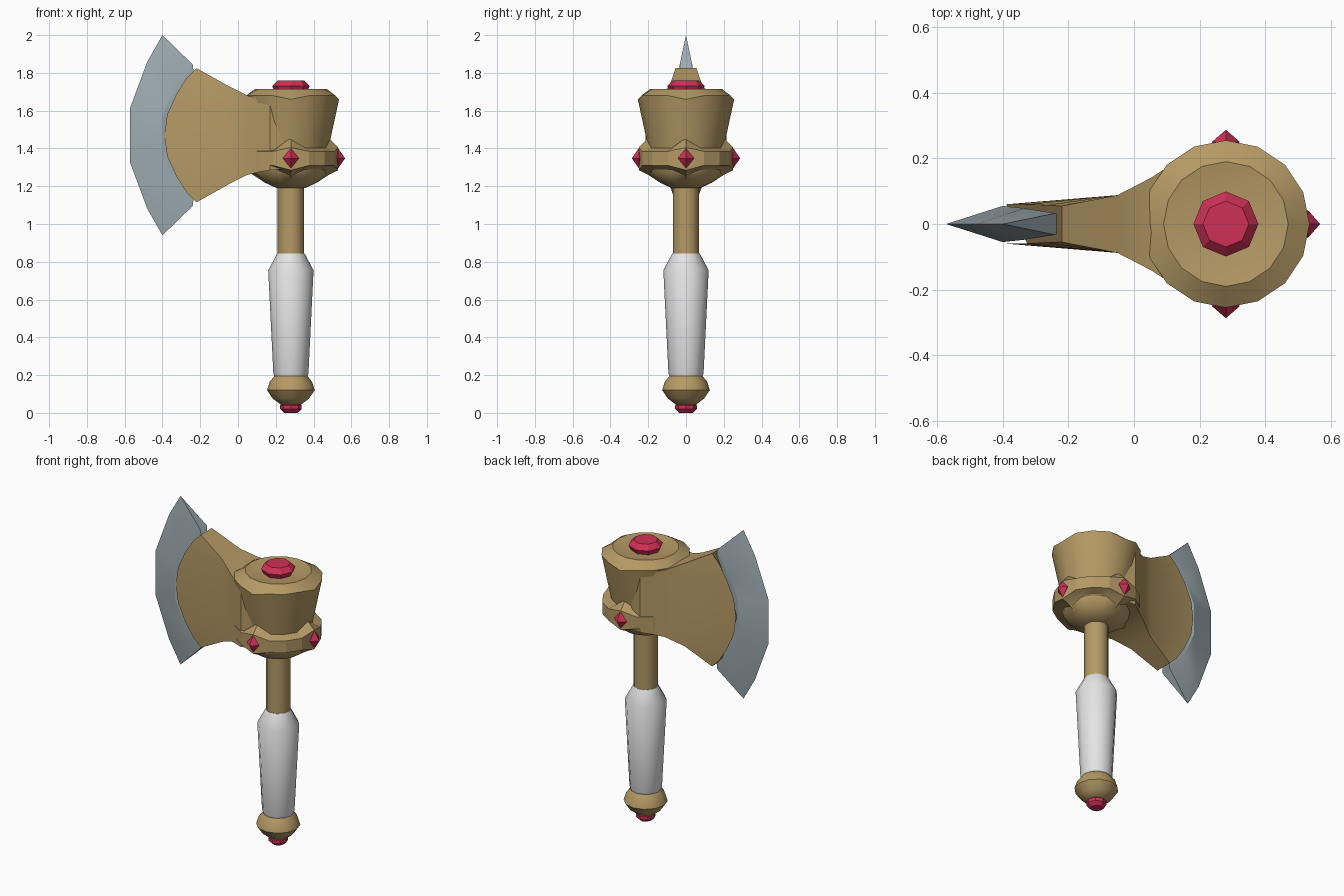
import bpy, bmesh, math
from mathutils import Matrix, Vector

cube = bpy.data.objects.get("Cube")
if cube:
    bpy.data.objects.remove(cube)

AXIS = 0.28     # x of the handle
MID = 1.47      # height of the blade centre


def material(name, rgb, rough=0.6):
    m = bpy.data.materials.new(name)
    m.use_nodes = True
    m.diffuse_color = (*rgb, 1)
    bsdf = next(n for n in m.node_tree.nodes if n.type == 'BSDF_PRINCIPLED')
    bsdf.inputs["Base Color"].default_value = (*rgb, 1)
    bsdf.inputs["Roughness"].default_value = rough
    return m


gold = material("gold", (0.46, 0.32, 0.13))
steel = material("steel", (0.34, 0.41, 0.44))
ivory = material("white grip", (0.78, 0.78, 0.78))
ruby = material("ruby red", (0.62, 0.03, 0.095))


def finish(name, bm, mat, angle=None):
    bmesh.ops.recalc_face_normals(bm, faces=bm.faces)
    mesh = bpy.data.meshes.new(name)
    bm.to_mesh(mesh)
    bm.free()
    mesh.materials.append(mat)
    ob = bpy.data.objects.new(name, mesh)
    bpy.context.collection.objects.link(ob)
    if angle:
        bpy.ops.object.select_all(action='DESELECT')
        ob.select_set(True)
        bpy.context.view_layer.objects.active = ob
        bpy.ops.object.shade_smooth_by_angle(angle=math.radians(angle))
    return ob


def loft(bm, rings):
    """Bridge closed rings of points and cap both ends."""
    rows = [[bm.verts.new(p) for p in ring] for ring in rings]
    n = len(rows[0])
    for a, b in zip(rows, rows[1:]):
        for i in range(n):
            j = (i + 1) % n
            bm.faces.new((a[i], a[j], b[j], b[i]))
    bm.faces.new(rows[0])
    bm.faces.new(rows[-1])


def turned(name, profile, sides, mat, angle=None):
    """Lathe of (radius, height, lift toward the four gem directions)."""
    rings = []
    for r, z, *lift in profile:
        ring = []
        for i in range(sides):
            a = math.tau * i / sides
            wave = lift[0] if lift and i % (sides // 4) == 0 else 0
            ring.append((AXIS + r * math.cos(a), r * math.sin(a), z + wave))
        rings.append(ring)
    bm = bmesh.new()
    loft(bm, rings)
    return finish(name, bm, mat, angle)


# Handle, from the bottom up
turned("pommel_gem", [(0.035, 0), (0.057, 0.02), (0.057, 0.04), (0.04, 0.06)], 8, ruby)
turned("pommel", [(0.055, 0.045), (0.095, 0.075), (0.126, 0.12), (0.112, 0.165),
                  (0.085, 0.198)], 12, gold, 40)
turned("grip", [(0.088, 0.195), (0.093, 0.21), (0.12, 0.755), (0.072, 0.845)], 12, ivory, 40)
turned("shaft", [(0.07, 0.8), (0.07, 1.22)], 12, gold, 40)

# Hammer head
turned("head_bowl", [(0.075, 1.19), (0.14, 1.22), (0.19, 1.275, -0.02), (0.2, 1.33)],
       16, gold, 35)
turned("head_band", [(0.17, 1.27, -0.03), (0.2, 1.295, -0.035), (0.25, 1.31, -0.025),
                     (0.25, 1.385, 0.02), (0.2, 1.402, 0.055), (0.17, 1.40, 0.05)],
       16, gold, 20)
turned("head_top", [(0.19, 1.36), (0.203, 1.42), (0.255, 1.68, -0.02), (0.19, 1.715),
                    (0.1, 1.70)], 16, gold, 35)

# Gems: one cut stone on top, three pointed ones on the band
turned("top_gem", [(0.08, 1.69), (0.099, 1.73), (0.07, 1.76)], 8, ruby)
for label, turn in (("front", -90), ("left", 0), ("back", 90)):
    bm = bmesh.new()
    bmesh.ops.create_uvsphere(bm, u_segments=4, v_segments=2, radius=1)
    a = math.radians(turn)
    spot = Vector((AXIS + 0.25 * math.cos(a), 0.25 * math.sin(a), 1.348))
    bm.transform(Matrix.Translation(spot) @ Matrix.Rotation(a, 4, 'Z')
                 @ Matrix.Diagonal((0.037, 0.043, 0.053, 1)))
    finish(label + "_gem", bm, ruby)

# Golden cheek flaring from the head to an arc; (x, z, half thickness) per row
ARC = [(-0.22, 0.355, 0.055), (-0.27, 0.305, 0.057), (-0.325, 0.22, 0.06),
       (-0.375, 0.11, 0.06), (-0.39, 0, 0.06)]
ARC += [(x, -z, y) for x, z, y in reversed(ARC[:-1])]


def column(x, half_height, half_width):
    return [(x, half_height * z / ARC[0][1], half_width) for _, z, _ in ARC]


def section(rows):
    front = [(x, -y, MID + z) for x, z, y in rows]
    back = [(x, y, MID + z) for x, z, y in reversed(rows)]
    return front + back


bm = bmesh.new()
loft(bm, [section(rows) for rows in (
    column(0.24, 0.18, 0.2), column(0.17, 0.185, 0.215), column(0.11, 0.195, 0.178),
    column(0.05, 0.21, 0.14), column(-0.05, 0.26, 0.088), ARC)])
finish("blade_cheek", bm, gold, 35)

# Steel edge: sharp outer rim, thick ridge beside the cheek, recessed root
OUTER = [(-0.4, 0.53), (-0.48, 0.39), (-0.573, 0.14)]
RIDGE = [(-0.24, 0.375, 0.033), (-0.335, 0.25, 0.048), (-0.4, 0.1, 0.055)]
ROOT = [(-0.235, 0.335, 0.03), (-0.29, 0.23, 0.035), (-0.35, 0.09, 0.04)]


def mirrored(rows):
    return rows + [(r[0], -r[1], *r[2:]) for r in reversed(rows)]


bm = bmesh.new()
loft(bm, [[(o[0], 0, MID + o[1]), (r[0], -r[2], MID + r[1]), (t[0], -t[2], MID + t[1]),
           (t[0], t[2], MID + t[1]), (r[0], r[2], MID + r[1])]
          for o, r, t in zip(mirrored(OUTER), mirrored(RIDGE), mirrored(ROOT))])
finish("blade_edge", bm, steel, 25)
